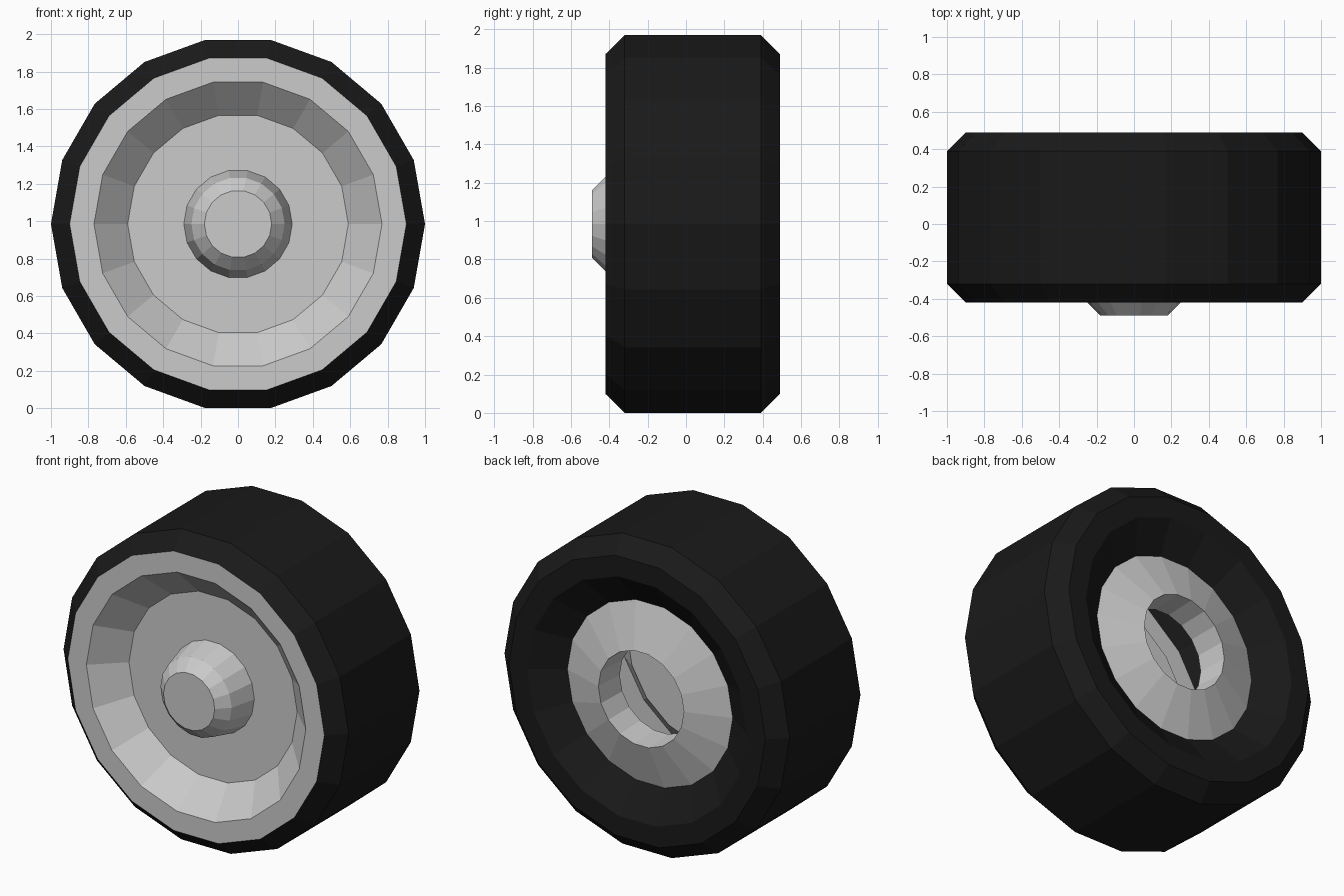
import bpy, bmesh
from math import cos, sin, tau

if "Cube" in bpy.data.objects:
    bpy.data.objects.remove(bpy.data.objects["Cube"])

SIDES = 18
AXLE_Z = 0.985


def lathe(name, profile, cap_start=False, material=None):
    """Spin (radius, y) points around the axle; ordered front-centre to back-centre."""
    bm = bmesh.new()
    rings = []
    for r, y in profile:
        rings.append([bm.verts.new((r * cos(tau * k / SIDES), y, AXLE_Z + r * sin(tau * k / SIDES)))
                      for k in range(SIDES)])
    for a, b in zip(rings, rings[1:]):
        for k in range(SIDES):
            n = (k + 1) % SIDES
            bm.faces.new((a[k], b[k], b[n], a[n]))
    if cap_start:
        bm.faces.new(rings[0])
    mesh = bpy.data.meshes.new(name)
    bm.to_mesh(mesh)
    bm.free()
    if material:
        mesh.materials.append(material)
    obj = bpy.data.objects.new(name, mesh)
    bpy.context.collection.objects.link(obj)
    return obj


rubber = bpy.data.materials.new("black_rubber")
rubber.diffuse_color = (0.01, 0.01, 0.01, 1)
rubber.use_nodes = True
rubber.node_tree.nodes["Principled BSDF"].inputs["Base Color"].default_value = rubber.diffuse_color

# Tyre: chamfered tread, back sidewall and recessed back slope
lathe("tyre", [(0.90, -0.42), (1.00, -0.32), (1.00, 0.39), (0.90, 0.49),
               (0.77, 0.49), (0.58, 0.36)], material=rubber)

# Front rim: raised hub cap, dished disc and flat outer lip
lathe("front_rim", [(0.18, -0.49), (0.25, -0.42), (0.29, -0.25), (0.59, -0.25),
                    (0.77, -0.42), (0.90, -0.42)], cap_start=True)

# Back plate with the open axle socket
lathe("back_plate", [(0.58, 0.36), (0.30, 0.45), (0.29, 0.25)])
